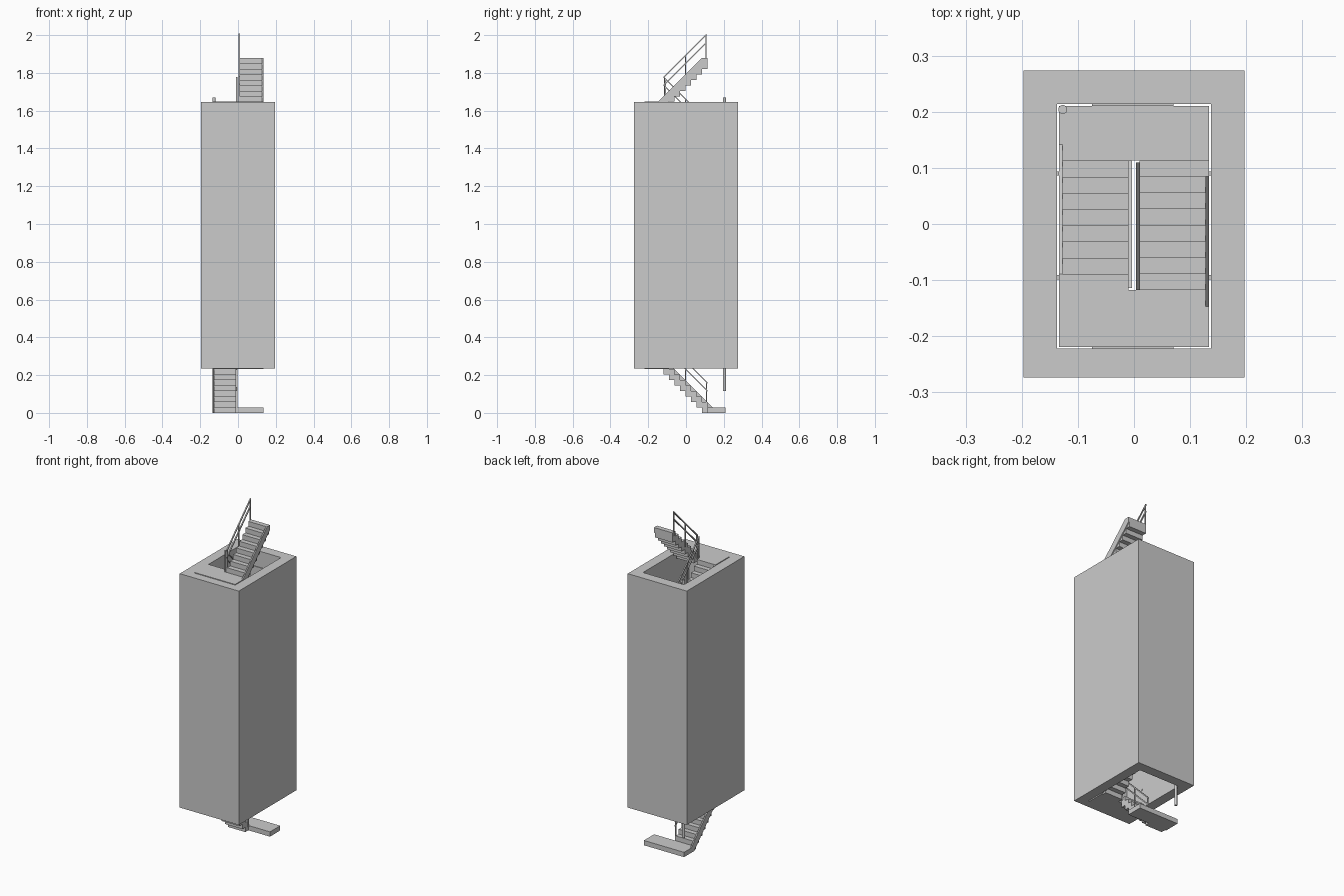
import bpy, bmesh
from mathutils import Vector

cube = bpy.data.objects.get("Cube")
if cube:
    bpy.data.objects.remove(cube, do_unlink=True)

grey = bpy.data.materials.new("concrete_grey")
grey.use_nodes = True
grey.diffuse_color = (0.6, 0.6, 0.6, 1)
grey.node_tree.nodes["Principled BSDF"].inputs["Base Color"].default_value = (0.6, 0.6, 0.6, 1)


def finish(name, bm):
    bmesh.ops.recalc_face_normals(bm, faces=bm.faces)
    mesh = bpy.data.meshes.new(name)
    bm.to_mesh(mesh)
    bm.free()
    mesh.materials.append(grey)
    obj = bpy.data.objects.new(name, mesh)
    bpy.context.collection.objects.link(obj)
    return obj


def prism(bm, profile, x0, x1):
    """Extrude a (y, z) outline from x0 to x1."""
    face = bm.faces.new([bm.verts.new((x0, y, z)) for y, z in profile])
    out = bmesh.ops.extrude_face_region(bm, geom=[face])
    moved = [v for v in out["geom"] if isinstance(v, bmesh.types.BMVert)]
    bmesh.ops.translate(bm, verts=moved, vec=Vector((x1 - x0, 0, 0)))


def box(bm, x0, x1, y0, y1, z0, z1):
    prism(bm, [(y0, z0), (y1, z0), (y1, z1), (y0, z1)], x0, x1)


# Main dimensions
RISER, TREAD, STEPS = 0.0289, 0.0289, 8
RISE, RUN = RISER * STEPS, TREAD * STEPS
FRONT, BACK = -0.118, 0.113
BASE = 0.029
IN_X, IN_F, IN_B = 0.137, -0.222, 0.214
LOW, HIGH = 0.235, 1.645

# Shaft: four walls around an open well
bm = bmesh.new()
rings = []
for x, f, b in ((0.197, -0.274, 0.274), (IN_X, IN_F, IN_B)):
    for z in (LOW, HIGH):
        rings.append([bm.verts.new(p) for p in ((-x, f, z), (x, f, z), (x, b, z), (-x, b, z))])
out_low, out_high, in_low, in_high = rings
for a, b in ((out_low, out_high), (out_high, in_high), (in_high, in_low), (in_low, out_low)):
    for i in range(4):
        j = (i + 1) % 4
        bm.faces.new((a[i], a[j], b[j], b[i]))
finish("shaft_walls", bm)


def flight(index):
    """One flight; even ones climb to the front on -x, odd ones to the back on +x."""
    base = BASE + index * RISE
    side, start, d = (-1, BACK, -1) if index % 2 == 0 else (1, FRONT, 1)
    edge = 0.127
    steps = bmesh.new()
    for i in range(STEPS):
        y = start + d * i * TREAD
        top = base + (i + 1) * RISER
        box(steps, side * 0.01, side * edge, y, y + d * TREAD, top - 2 * RISER, top)
    finish("stair_steps", steps)

    # Sloped outer stringer
    stringer = bmesh.new()
    end, top = start + d * RUN, base + RISE
    prism(stringer, [(start - d * TREAD, base), (end - d * TREAD, top), (end, top),
                     (end, top - RISER), (start, base - RISER)], side * edge, side * 0.134)
    finish("stringer", stringer)

    # Inner railing: sloped rails and upright posts
    rail = bmesh.new()
    xa, xb = side * 0.0035, side * 0.0105
    far = end - d * 0.004
    for height in (0.130, 0.088):
        z0, z1 = base + height, base + height + abs(far - start)
        prism(rail, [(start, z0 - 0.005), (far, z1 - 0.005),
                     (far, z1 + 0.004), (start, z0 + 0.004)], xa, xb)
    for t in (0.004, RUN / 2, RUN - 0.008):
        y = start + d * t
        box(rail, xa, xb, y - 0.003, y + 0.003, base + t - 0.01, base + t + 0.13)
    finish("railing", rail)

    # Small wall brackets beside the flight
    brackets = bmesh.new()
    for y in (-0.095, 0.09):
        z = base + abs(y - start) + 0.11
        if LOW < z < HIGH:
            box(brackets, side * 0.134, side * 0.139, y - 0.004, y + 0.004, z - 0.004, z + 0.004)
    finish("wall_brackets", brackets)


def landing(name, top, y0, y1):
    bm = bmesh.new()
    box(bm, -0.134, 0.134, y0, y1, top - RISER, top)
    finish(name, bm)


for n in range(8):
    flight(n)
    level = BASE + n * RISE
    if n % 2 == 0:
        landing("back_landing", level, BACK, 0.21)
        landing("front_landing", level + RISE, -0.219, FRONT)

# Thin wall strips above the landings
for n in range(1, 7):
    bm = bmesh.new()
    z = BASE + n * RISE + 0.12
    y0, y1 = (IN_F, IN_F + 0.004) if n % 2 else (IN_B - 0.004, IN_B)
    box(bm, -0.075, 0.07, y0, y1, z, z + 0.012)
    finish("wall_strip", bm)

# Drain pipe in the back corner
bm = bmesh.new()
bmesh.ops.create_cone(bm, cap_ends=True, segments=20, radius1=0.008, radius2=0.008, depth=1.555)
bmesh.ops.translate(bm, verts=bm.verts, vec=Vector((-0.127, 0.204, 0.8925)))
pipe = finish("corner_pipe", bm)
bpy.context.view_layer.objects.active = pipe
pipe.select_set(True)
bpy.ops.object.shade_smooth_by_angle()
